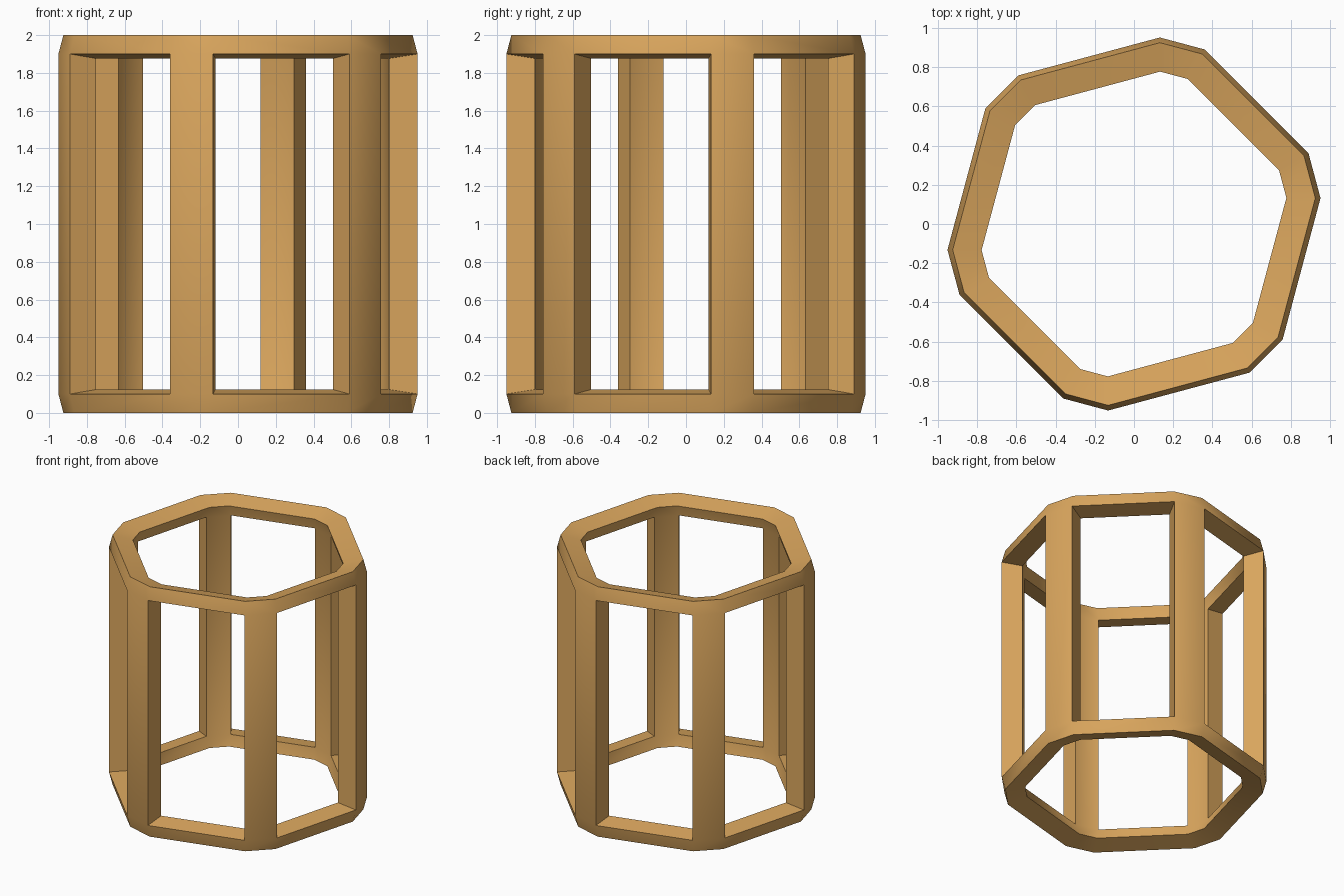
import bpy, bmesh, math

cube = bpy.data.objects.get("Cube")
if cube:
    bpy.data.objects.remove(cube, do_unlink=True)

# Material
wood = bpy.data.materials.new("warm_wood")
wood.use_nodes = True
colour = (0.70, 0.38, 0.11, 1)
wood.diffuse_color = colour
wood.node_tree.nodes["Principled BSDF"].inputs["Base Color"].default_value = colour

POSTS = 6
N = POSTS * 2
bm = bmesh.new()


def loop(dist, half, z):
    """Twelve-sided ring: two corners for each of the six post directions."""
    verts = []
    for i in range(POSTS):
        a = math.radians(15 + 60 * i)
        for side in (-half, half):
            verts.append(bm.verts.new((dist * math.cos(a) - side * math.sin(a),
                                       dist * math.sin(a) + side * math.cos(a), z)))
    return verts


def strip(a, b, sides):
    """Join two rings along the given sides."""
    for i in sides:
        j = (i + 1) % N
        bm.faces.new((a[i], a[j], b[j], b[i]))


all_sides = range(N)
post_sides = range(0, N, 2)
window_sides = range(1, N, 2)

# Rings: distance from the axis to a post face, half width of that face, height
profile = {"rim_out": (0.927, 0.1117, 0.0), "wall_out": (0.9526, 0.1187, 0.1),
           "wall_in": (0.804, 0.0913, 0.1235), "rim_in": (0.785, 0.0722, 0.037)}
low = {k: loop(d, h, z) for k, (d, h, z) in profile.items()}
high = {k: loop(d, h, 2 - z) for k, (d, h, z) in profile.items()}

# Bottom and top hoops: tapered outside, rim, inside and window sills
for end in (low, high):
    strip(end["rim_out"], end["wall_out"], all_sides)
    strip(end["rim_in"], end["rim_out"], all_sides)
    strip(end["wall_in"], end["rim_in"], all_sides)
    strip(end["wall_out"], end["wall_in"], window_sides)

# Posts: outer face, inner face and the two window cheeks
for wall in ("wall_out", "wall_in"):
    strip(low[wall], high[wall], post_sides)
for i in all_sides:
    bm.faces.new((low["wall_out"][i], high["wall_out"][i],
                  high["wall_in"][i], low["wall_in"][i]))

bmesh.ops.recalc_face_normals(bm, faces=bm.faces)
mesh = bpy.data.meshes.new("open_frame")
bm.to_mesh(mesh)
bm.free()
mesh.materials.append(wood)
frame = bpy.data.objects.new("open_frame", mesh)
bpy.context.collection.objects.link(frame)

# Soft shading around the posts, crisp window and rim edges
bpy.ops.object.select_all(action="DESELECT")
frame.select_set(True)
bpy.context.view_layer.objects.active = frame
bpy.ops.object.shade_smooth_by_angle(angle=math.radians(32))
